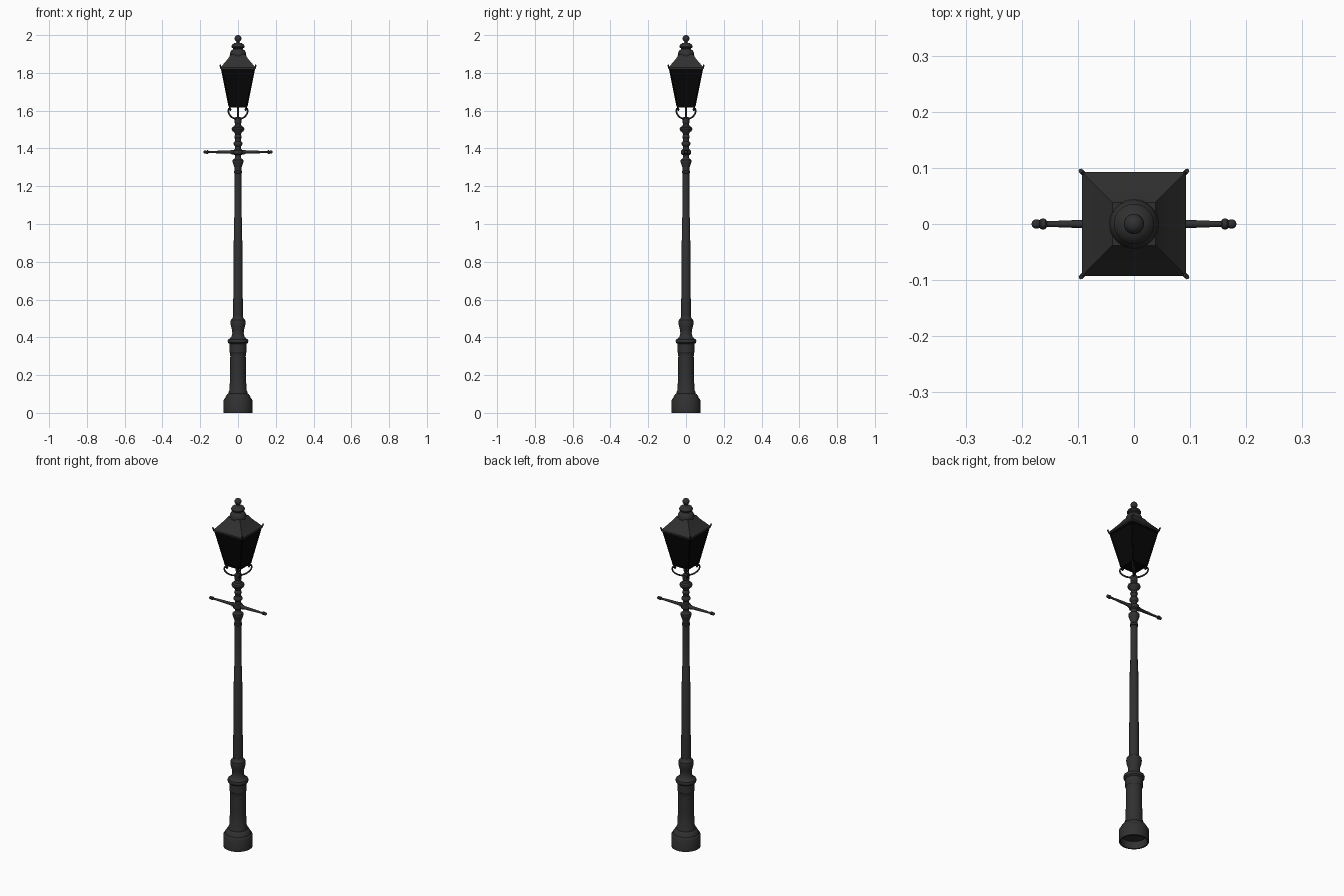
import bpy, bmesh, math
from mathutils import Matrix, Vector


def material(name, v):
    m = bpy.data.materials.new(name)
    m.diffuse_color = (v, v, v, 1)
    return m


IRON = material("dark_iron", 0.03)
BLACK = material("black_glass", 0.002)


def finish(name, bm, mat, angle=35, recalc=True):
    if recalc:
        bmesh.ops.recalc_face_normals(bm, faces=bm.faces)
    me = bpy.data.meshes.new(name)
    bm.to_mesh(me)
    bm.free()
    me.materials.append(mat)
    me.shade_smooth()
    me.set_sharp_from_angle(angle=math.radians(angle))
    ob = bpy.data.objects.new(name, me)
    bpy.context.collection.objects.link(ob)
    return ob


def loft(name, rings, mat, matrix=None, caps=(True, True), angle=35):
    """Skin a list of equal-length point rings."""
    bm = bmesh.new()
    loops = [[bm.verts.new(p) for p in r] for r in rings]
    n = len(loops[0])
    for a, b in zip(loops, loops[1:]):
        for i in range(n):
            j = (i + 1) % n
            bm.faces.new((a[i], a[j], b[j], b[i]))
    if caps[0]:
        bm.faces.new(loops[0][::-1])
    if caps[1]:
        bm.faces.new(loops[-1])
    if matrix:
        bm.transform(matrix)
    return finish(name, bm, mat, angle)


def lathe(name, profile, mat=IRON, n=32, matrix=None, caps=(True, True)):
    rings = [[(r * math.cos(2 * math.pi * i / n), r * math.sin(2 * math.pi * i / n), z)
              for i in range(n)] for r, z in profile]
    return loft(name, rings, mat, matrix, caps)


def square_loft(name, profile, mat, caps=(True, True)):
    rings = [[(-h, -h, z), (h, -h, z), (h, h, z), (-h, h, z)] for h, z in profile]
    return loft(name, rings, mat, None, caps, 25)


def tube(name, pts, r, mat, n=8):
    """Round bar following a path."""
    pts = [Vector(p) for p in pts]
    rings = []
    for i, p in enumerate(pts):
        t = (pts[min(i + 1, len(pts) - 1)] - pts[max(i - 1, 0)]).normalized()
        side = t.cross(Vector((0.6, -0.8, 0.05))).normalized()
        up = t.cross(side)
        rings.append([p + r * (math.cos(2 * math.pi * k / n) * side
                               + math.sin(2 * math.pi * k / n) * up) for k in range(n)])
    return loft(name, rings, mat, None, (True, True), 50)


def ball(cz, r, a0=-80, a1=85, steps=10):
    angs = [math.radians(a0 + (a1 - a0) * i / steps) for i in range(steps + 1)]
    return [(r * math.cos(a), cz + r * math.sin(a)) for a in angs]


# pedestal, open underneath
lathe("pedestal", [
    (0.066, 0.04), (0.068, 0), (0.076, 0), (0.076, 0.068), (0.072, 0.075), (0.068, 0.077),
    (0.066, 0.085), (0.058, 0.098), (0.050, 0.103), (0.049, 0.113), (0.045, 0.122),
    (0.042, 0.20), (0.041, 0.30), (0.042, 0.318), (0.045, 0.322), (0.045, 0.365),
    (0.053, 0.372), (0.055, 0.381), (0.052, 0.389), (0.042, 0.394), (0.034, 0.405),
    (0.030, 0.422), (0.032, 0.440), (0.038, 0.462), (0.040, 0.478), (0.038, 0.492),
    (0.030, 0.500), (0.026, 0.51)])

# tapered shaft in two stages
lathe("shaft", [(0.026, 0.505), (0.0215, 1.03), (0.0195, 1.034), (0.0175, 1.275)], n=24)

# turned neck with rings
lathe("neck", [
    (0.0175, 1.268), (0.021, 1.270), (0.021, 1.280), (0.018, 1.284), (0.019, 1.30),
    (0.025, 1.318), (0.029, 1.330), (0.028, 1.340), (0.020, 1.345), (0.016, 1.352),
    (0.017, 1.364), (0.025, 1.370), (0.027, 1.380), (0.025, 1.390), (0.017, 1.396),
    (0.015, 1.410), (0.022, 1.418), (0.024, 1.425), (0.022, 1.432), (0.015, 1.438),
    (0.015, 1.450), (0.020, 1.458), (0.018, 1.466), (0.014, 1.474), (0.018, 1.482),
    (0.030, 1.493), (0.034, 1.503), (0.030, 1.512), (0.020, 1.518), (0.015, 1.530),
    (0.018, 1.535), (0.018, 1.562), (0.012, 1.566)])

# ladder rest, one arm each side with a ball end
arm = [(0.012, 0.02), (0.012, 0.035), (0.0085, 0.04), (0.0075, 0.09), (0.005, 0.155),
       (0.009, 0.158), (0.010, 0.162), (0.009, 0.166), (0.0055, 0.169)] + ball(0.174, 0.0085, -45)
for side, s in (("right", 1), ("left", -1)):
    lathe("ladder_rest_" + side, arm, n=16,
          matrix=Matrix.Translation((0, 0, 1.381)) @ Matrix.Rotation(s * math.pi / 2, 4, 'Y'))

# centre rod below the lantern
lathe("centre_rod", [(0.005, 1.55), (0.005, 1.63)], n=12)

# four curled cradle arms on the diagonals
arm_path = [(0.012, 1.555), (0.025, 1.558), (0.042, 1.563), (0.058, 1.573), (0.069, 1.586),
            (0.073, 1.600), (0.069, 1.611), (0.060, 1.613), (0.055, 1.606), (0.060, 1.600)]
for k in range(4):
    a = math.radians(45 + 90 * k)
    c, s = math.cos(a), math.sin(a)
    tube(f"cradle_arm_{k}", [(d * c, d * s, z) for d, z in arm_path], 0.0045, IRON)
    tube(f"cradle_post_{k}", [(0.062 * c, 0.062 * s, 1.605), (0.062 * c, 0.062 * s, 1.63)],
         0.004, BLACK)
    # corner frame bars and the upturned roof spikes
    tube(f"corner_bar_{k}", [(0.066 * c, 0.066 * s, 1.622), (0.123 * c, 0.123 * s, 1.825)],
         0.004, BLACK)
    tube(f"corner_spike_{k}", [(0.116 * c, 0.116 * s, 1.815), (0.128 * c, 0.128 * s, 1.825),
                               (0.134 * c, 0.134 * s, 1.842)], 0.004, IRON)

# lantern panes and frame rims
square_loft("lantern_glass", [(0.046, 1.622), (0.087, 1.825)], BLACK)
square_loft("lower_rim", [(0.048, 1.618), (0.051, 1.630)], BLACK)
square_loft("upper_rim", [(0.0875, 1.812), (0.091, 1.826)], BLACK)

# flared square roof
square_loft("roof", [(0.092, 1.820), (0.093, 1.828), (0.086, 1.836), (0.064, 1.862),
                     (0.048, 1.882), (0.038, 1.898)], IRON)

# vent cap and finial
lathe("vent_cap", [
    (0.036, 1.882), (0.043, 1.888), (0.044, 1.894), (0.042, 1.906), (0.036, 1.918),
    (0.026, 1.926), (0.026, 1.930), (0.035, 1.934), (0.036, 1.940), (0.031, 1.950),
    (0.020, 1.957), (0.009, 1.960), (0.007, 1.968)] + ball(1.982, 0.018, -60))
